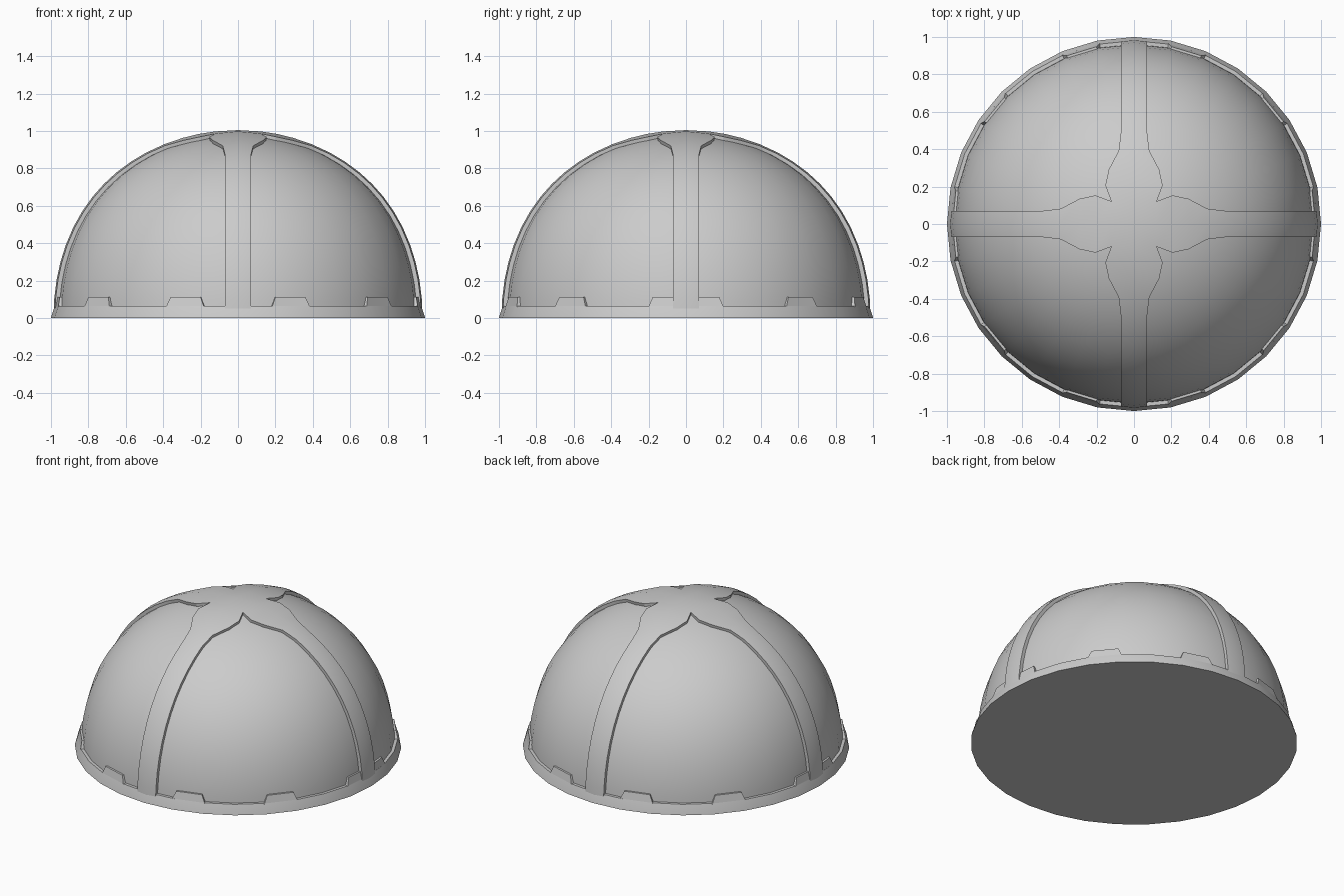
import bpy, bmesh
from math import sin, cos, radians, pi
from mathutils import Vector, Matrix

if "Cube" in bpy.data.objects:
    bpy.data.objects.remove(bpy.data.objects["Cube"], do_unlink=True)

grey = bpy.data.materials.new("plain grey")
grey.use_nodes = True
COLOR = (0.6, 0.6, 0.6, 1)
grey.diffuse_color = COLOR
grey.node_tree.nodes["Principled BSDF"].inputs["Base Color"].default_value = COLOR

SIDES = 32


def finish(name, bm, angle=25):
    bmesh.ops.remove_doubles(bm, verts=bm.verts, dist=0.0005)
    bmesh.ops.recalc_face_normals(bm, faces=bm.faces)
    mesh = bpy.data.meshes.new(name)
    bm.to_mesh(mesh)
    bm.free()
    mesh.materials.append(grey)
    obj = bpy.data.objects.new(name, mesh)
    bpy.context.collection.objects.link(obj)
    bpy.ops.object.select_all(action='DESELECT')
    obj.select_set(True)
    bpy.context.view_layer.objects.active = obj
    bpy.ops.object.shade_smooth_by_angle(angle=radians(angle))
    return obj


def shell_radius(phi):
    """Dome radius at an angle from straight up, slightly full at the shoulder."""
    return 0.987 + 0.026 * sin(2 * phi) ** 2 + 0.018 * cos(phi) ** 8


def on_shell(direction, drop):
    d = direction.normalized()
    phi = Vector((0, 0, 1)).angle(d)
    return d * (shell_radius(phi) - drop)


def polar(r, a, z):
    return Vector((r * cos(a), r * sin(a), z))


# Recessed dome panels
bm = bmesh.new()
rows = []
for i in range(17):
    phi = i * pi / 32
    rows.append([bm.verts.new(on_shell(polar(sin(phi), 2 * pi * j / SIDES, cos(phi)), 0.024))
                 for j in range(SIDES)])
for upper, lower in zip(rows, rows[1:]):
    for j in range(SIDES):
        k = (j + 1) % SIDES
        bm.faces.new((upper[j], lower[j], lower[k], upper[k]))
finish("dome_panels", bm, 40)

# Four raised ribs that meet in a cross-shaped hub
bm = bmesh.new()
ANGLES = [7, 12, 17, 23, 29, 34.5, 40, 45, 50, 55.5, 61, 67, 72.5, 78, 84, 90]
for quarter in range(4):
    turn = Matrix.Rotation(quarter * pi / 2, 3, 'Z')
    apex = bm.verts.new((0, 0, shell_radius(0)))
    strips = []
    for deg in ANGLES:
        phi = radians(deg)
        flare = max(0, 1 - (deg - 7) / 18) ** 1.5
        half = 0.07 + (sin(phi) - 0.07) * flare
        row = []
        for side, drop in ((-1, 0.06), (-1, 0.005), (0, 0), (1, 0.005), (1, 0.06)):
            p = on_shell(Vector((sin(phi), side * half, cos(phi))), drop)
            row.append(bm.verts.new(turn @ p))
        strips.append(row)
    first = strips[0]
    bm.faces.new((apex, first[1], first[2]))
    bm.faces.new((apex, first[2], first[3]))
    for a, b in zip(strips, strips[1:]):
        for c in range(4):
            bm.faces.new((a[c], b[c], b[c + 1], a[c + 1]))
finish("cross_ribs", bm, 30)

# Sloping base ring with a closed underside
bm = bmesh.new()
rings = [[bm.verts.new(polar(r, 2 * pi * j / SIDES, z)) for j in range(SIDES)]
         for r, z in ((1, 0), (0.998, 0.01), (0.98, 0.065), (0.93, 0.065))]
bm.faces.new(rings[0])
for low, high in zip(rings, rings[1:]):
    for j in range(SIDES):
        k = (j + 1) % SIDES
        bm.faces.new((low[j], low[k], high[k], high[j]))
finish("base_ring", bm)

# Tapered teeth on the ring, mirrored into all quadrants
bm = bmesh.new()
STEP = 2 * pi / SIDES
for slot in (0, 3, 6):
    for mx in (1, -1):
        for my in (1, -1):
            corners = []
            for r, z, inset in ((0.982, 0.06, -0.01), (0.969, 0.113, 0.012),
                                (0.93, 0.113, 0.012), (0.93, 0.06, -0.01)):
                pair = []
                for a in (slot * STEP + inset, (slot + 1) * STEP - inset):
                    p = polar(r, a, z)
                    pair.append(bm.verts.new((p.x * mx, p.y * my, z)))
                corners.append(pair)
            for n in range(4):
                a, b = corners[n], corners[(n + 1) % 4]
                bm.faces.new((a[0], a[1], b[1], b[0]))
            bm.faces.new([c[0] for c in corners])
            bm.faces.new([c[1] for c in reversed(corners)])
finish("ring_teeth", bm)
